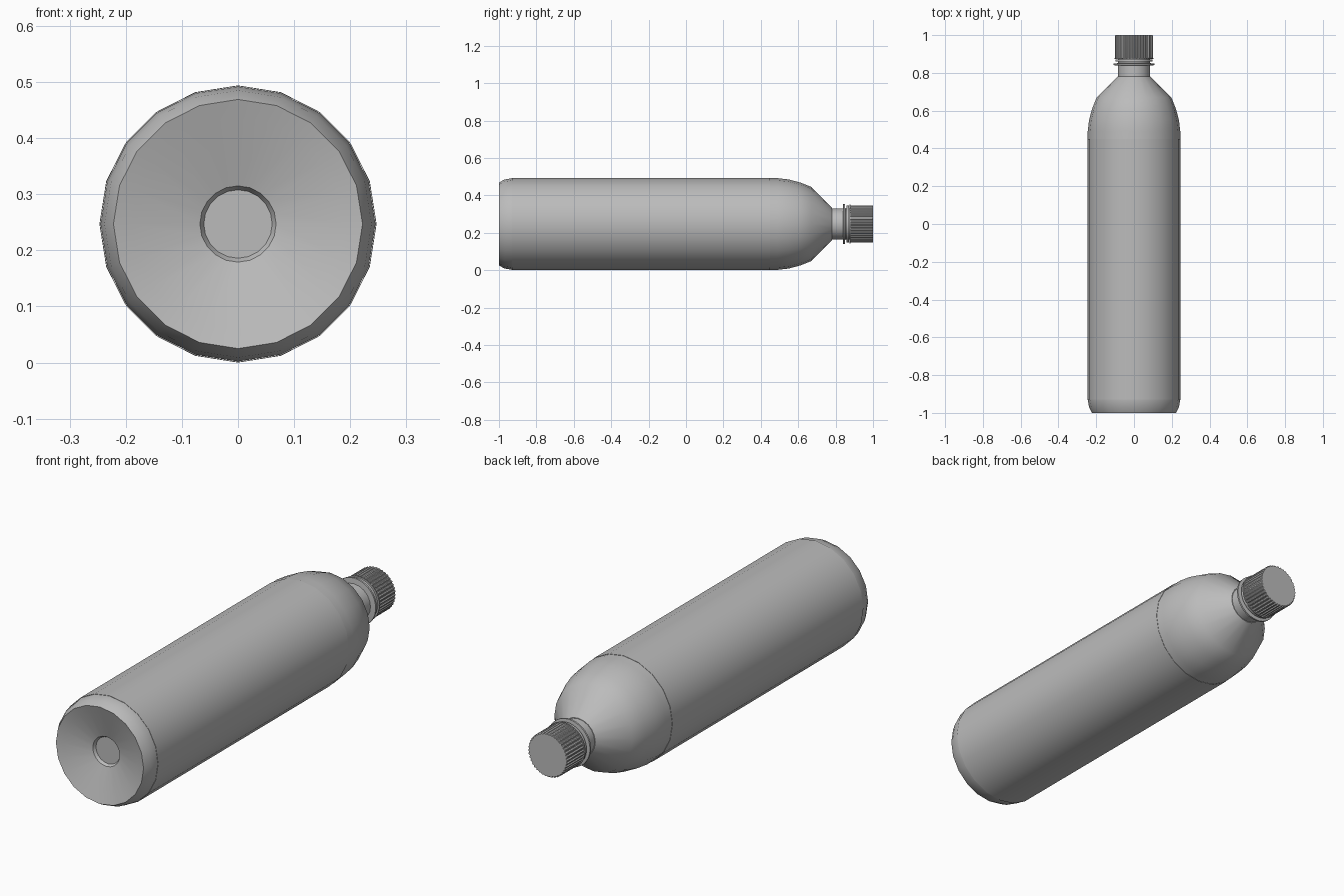
import bpy, bmesh, math

cube = bpy.data.objects.get("Cube")
if cube:
    bpy.data.objects.remove(cube)

AXIS_Z = 0.247

plastic = bpy.data.materials.new("grey plastic")
plastic.use_nodes = True
colour = (0.5, 0.5, 0.5, 1)
plastic.diffuse_color = colour
plastic.node_tree.nodes["Principled BSDF"].inputs["Base Color"].default_value = colour


def lathe(name, profile, sides, groove=0.0, sharp=28):
    """Turn (y, radius) points around the long axis; groove sinks alternate pairs of columns."""
    bm = bmesh.new()
    rings = []
    for y, r in profile:
        if r == 0:
            rings.append([bm.verts.new((0, y, AXIS_Z))])
            continue
        ring = []
        for i in range(sides):
            a = 2 * math.pi * i / sides
            rr = r - (groove if i % 4 > 1 else 0)
            ring.append(bm.verts.new((rr * math.sin(a), y, AXIS_Z + rr * math.cos(a))))
        rings.append(ring)
    for a, b in zip(rings, rings[1:]):
        for i in range(sides):
            j = (i + 1) % sides
            loop = [a[i % len(a)], a[j % len(a)], b[j % len(b)], b[i % len(b)]]
            bm.faces.new(list(dict.fromkeys(loop)))
    bmesh.ops.recalc_face_normals(bm, faces=bm.faces)
    mesh = bpy.data.meshes.new(name)
    bm.to_mesh(mesh)
    bm.free()
    mesh.materials.append(plastic)
    obj = bpy.data.objects.new(name, mesh)
    bpy.context.collection.objects.link(obj)
    bpy.ops.object.select_all(action='DESELECT')
    obj.select_set(True)
    bpy.context.view_layer.objects.active = obj
    bpy.ops.object.shade_smooth_by_angle(angle=math.radians(sharp))
    return obj


# Bottle with dished base, rounded shoulder and neck
lathe("bottle_body", [
    (-0.94, 0), (-0.94, 0.061), (-0.953, 0.068), (-0.99, 0.19), (-1.0, 0.222),
    (-0.97, 0.238), (-0.93, 0.245), (0.49, 0.245), (0.55, 0.238), (0.61, 0.222),
    (0.67, 0.198), (0.78, 0.087), (0.78, 0.084), (0.89, 0.084), (0.89, 0)], 20)

# Thin sleeve around the straight part
lathe("label_sleeve", [(-0.93, 0.2455), (-0.93, 0.247), (0.45, 0.247), (0.45, 0.2455)], 20)

# Neck flange and tamper ring
lathe("neck_flange", [(0.838, 0.08), (0.841, 0.108), (0.849, 0.108), (0.852, 0.08)], 40)
lathe("tamper_ring", [(0.859, 0.08), (0.859, 0.098), (0.871, 0.098), (0.871, 0.08)], 40)

# Ribbed screw cap
lathe("cap_skirt", [(0.874, 0.08), (0.874, 0.103), (0.879, 0.103), (0.879, 0.08)], 40)
lathe("screw_cap", [(0.877, 0.08), (0.877, 0.1), (0.997, 0.1), (1.0, 0.098), (1.0, 0)],
      160, groove=0.004)
